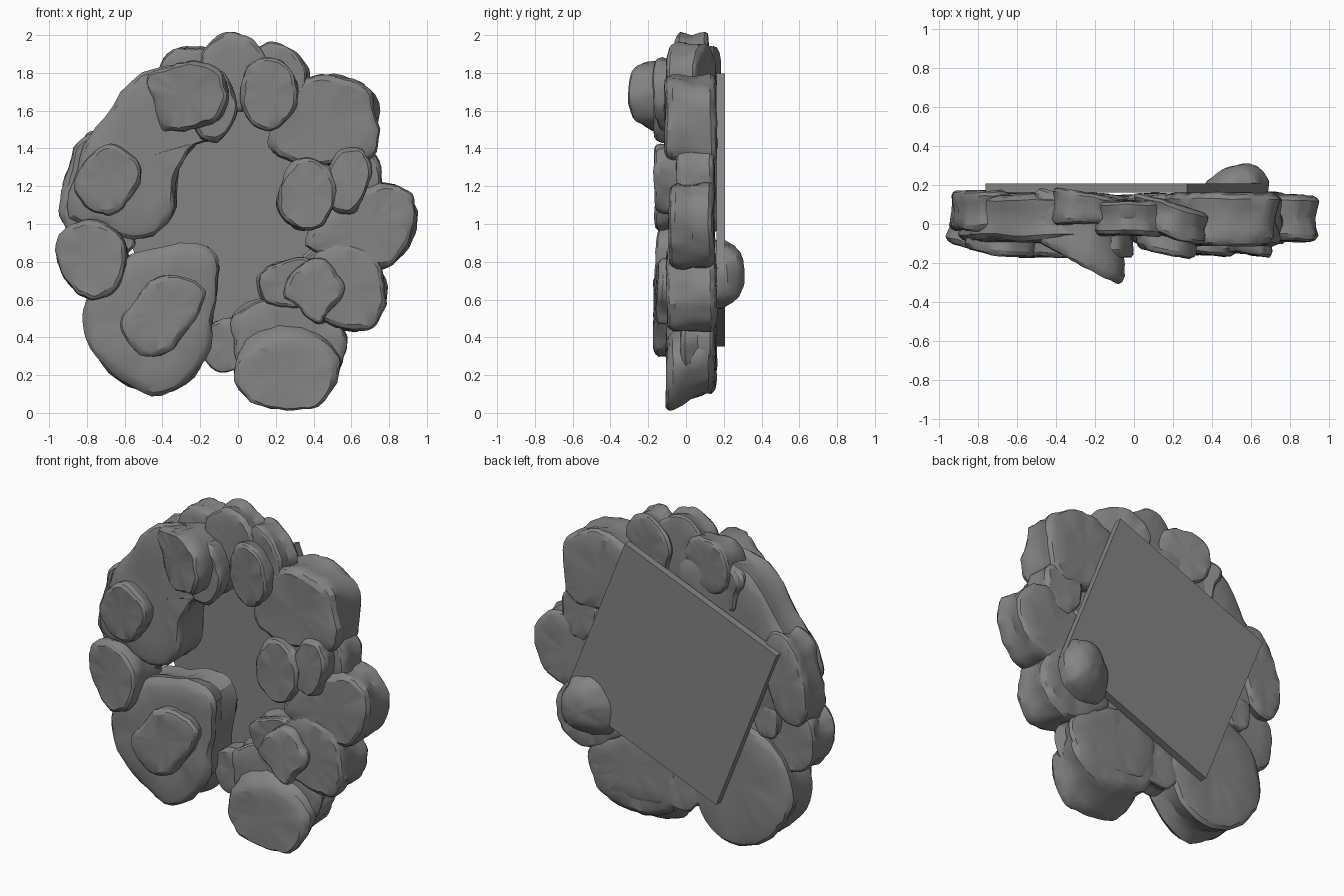
import bpy, bmesh, math
from mathutils import Vector, noise

if "Cube" in bpy.data.objects:
    bpy.data.objects.remove(bpy.data.objects["Cube"])

N = 44
# (depth fraction, outline scale) from front to back
WAIST = [(0, .6), (0, .86), (.05, .95), (.15, 1), (.32, .975), (.52, .935),
         (.72, .97), (.88, 1), (.96, .95), (1, .86), (1, .55)]
DOME = [(0, .6), (0, .88), (.05, .97), (.2, 1), (.45, .95), (.65, .95),
        (.82, .8), (.93, .62), (1, .4), (1.02, .2)]

stone = bpy.data.materials.new("grey_stone")
stone.diffuse_color = (.23, .23, .23, 1)
stone.use_nodes = True
stone.node_tree.nodes["Principled BSDF"].inputs["Base Color"].default_value = stone.diffuse_color


def resample(pts):
    # closed Catmull-Rom through the outline points
    out, n = [], len(pts)
    for k in range(N):
        f = k * n / N
        i, t = int(f), f - int(f)
        a, b, c, d = (Vector(pts[(i + j) % n]) for j in (-1, 0, 1, 2))
        out.append(.5 * (2 * b + (c - a) * t + (2 * a - 5 * b + 4 * c - d) * t * t
                         + (3 * b - a - 3 * c + d) * t ** 3))
    return out


def oval(cx, cz, rx, rz, rot=0):
    # slightly squared oval outline
    pts, r = [], math.radians(rot)
    for k in range(12):
        a = math.tau * k / 12
        c, s = math.cos(a), math.sin(a)
        u = rx * math.copysign(abs(c) ** .92, c)
        v = rz * math.copysign(abs(s) ** .92, s)
        pts.append((cx + u * math.cos(r) - v * math.sin(r),
                    cz + u * math.sin(r) + v * math.cos(r)))
    return pts


def rock(name, pts, y0, y1, prof=WAIST, tilt=(0, 0), back=(0, 0, 1), rear_tilt=0, rough=.024):
    # loft the outline through depth; tilts slope the caps, back shifts/scales the rear
    ring = resample(pts)
    cen = sum(ring, Vector((0, 0))) / N
    seed = Vector((cen.x * 17, len(name) * 3.1, cen.y * 13))
    bm = bmesh.new()
    rows = []
    for t, s in prof:
        row = []
        for p in ring:
            d = (p - cen) * s * (1 + (back[2] - 1) * t)
            q = cen + d + Vector(back[:2]) * t
            y = y0 + (y1 - y0) * t + (tilt[0] * d.x + tilt[1] * d.y) * (1 - t) + rear_tilt * d.x * t
            n = Vector((q.x, y, q.y))
            w = noise.noise_vector(n * 5 + seed) * rough + noise.noise_vector(n * 16 + seed) * rough * .55
            w.y *= .45
            row.append(bm.verts.new(n + w))
        rows.append(row)
    for a, b in zip(rows, rows[1:]):
        for k in range(N):
            bm.faces.new((a[k], a[(k + 1) % N], b[(k + 1) % N], b[k]))
    for row in (rows[0], rows[-1]):
        c = bm.verts.new(sum((v.co for v in row), Vector()) / N)
        for k in range(N):
            bm.faces.new((row[k], row[(k + 1) % N], c))
    bmesh.ops.recalc_face_normals(bm, faces=bm.faces)
    me = bpy.data.meshes.new(name)
    bm.to_mesh(me)
    bm.free()
    me.materials.append(stone)
    ob = bpy.data.objects.new(name, me)
    bpy.context.collection.objects.link(ob)
    bpy.ops.object.select_all(action='DESELECT')
    ob.select_set(True)
    bpy.context.view_layer.objects.active = ob
    bpy.ops.object.shade_smooth_by_angle(angle=math.radians(28))
    return ob


# back plate: square panel turned in its plane
bpy.ops.mesh.primitive_cube_add(size=1, location=(-.04, .185, 1.075))
plate = bpy.context.object
plate.name = "back_plate"
plate.scale = (1.115, .045, 1.11)
plate.rotation_euler = (0, -math.radians(21.8), 0)
plate.data.materials.append(stone)

# lower left boulder and its raised stone
rock("lower_left_boulder", [(-.82, .53), (-.73, .71), (-.6, .82), (-.4, .88), (-.24, .905),
     (-.13, .86), (-.1, .73), (-.13, .54), (-.15, .34), (-.24, .18), (-.42, .1), (-.56, .13),
     (-.7, .24), (-.8, .38)], -.1, .16)
rock("lower_left_stone", [(-.62, .48), (-.54, .59), (-.47, .69), (-.36, .73), (-.22, .69),
     (-.18, .6), (-.26, .45), (-.36, .34), (-.48, .31), (-.58, .37)], -.17, 0,
     back=(0, 0, 1.08))

# left side
rock("left_stone", oval(-.775, .81, .185, .21, 15), -.135, .1, tilt=(-.2, 0), back=(.02, .02, 1))
rock("left_back_stone", oval(-.79, 1.22, .13, .28, -15), -.03, .17)
rock("left_filler_stone", oval(-.64, .92, .09, .1), .02, .15)
rock("upper_left_boulder", [(-.88, 1.05), (-.88, 1.22), (-.82, 1.4), (-.71, 1.53), (-.58, 1.73),
     (-.4, 1.83), (-.15, 1.8), (-.04, 1.66), (-.07, 1.49), (-.22, 1.42), (-.32, 1.27),
     (-.34, 1.08), (-.41, .96), (-.56, .93), (-.74, .99)], -.09, .15)
rock("upper_left_small_stone", oval(-.685, 1.235, .15, .19, -28), -.155, .05, tilt=(-.12, -.03))
rock("upper_left_block", [(-.5, 1.77), (-.42, 1.82), (-.25, 1.87), (-.12, 1.84), (-.05, 1.71),
     (-.09, 1.57), (-.2, 1.52), (-.34, 1.48), (-.43, 1.52), (-.45, 1.65)], -.2, .12,
     tilt=(-.55, 0), back=(-.01, 0, .95), rear_tilt=-.35)
rock("upper_left_under_stone", oval(-.13, 1.63, .12, .18), -.17, .1)
rock("upper_left_back_stone", oval(-.25, 1.78, .17, .16), 0, .16, rear_tilt=-.2)

# top
rock("top_stone", oval(-.02, 1.79, .18, .205), -.06, .12, back=(0, .01, 1))
rock("top_back_stone", oval(.19, 1.76, .18, .2, 15), -.07, .11, tilt=(-.25, 0), rear_tilt=-.3)
rock("top_right_small_stone", oval(.17, 1.69, .15, .195, -8), -.15, .06, tilt=(-.2, -.05),
     rear_tilt=-.35)

# right side
rock("upper_right_boulder", [(.16, 1.41), (.2, 1.58), (.3, 1.73), (.44, 1.79), (.62, 1.76),
     (.73, 1.65), (.745, 1.42), (.67, 1.32), (.49, 1.31), (.3, 1.33)], -.11, .16)
rock("right_back_stone", oval(.63, 1.25, .13, .17), -.05, .15)
rock("right_inner_stone", oval(.37, 1.155, .155, .19, -15), -.155, .1, tilt=(-.05, 0))
rock("right_outer_stone", oval(.58, 1.23, .115, .18, -10), -.155, .08, tilt=(-.15, 0))
rock("right_boulder", [(.36, .88), (.42, 1.02), (.6, 1.16), (.8, 1.22), (.92, 1.14),
     (.955, 1.0), (.88, .85), (.75, .77), (.54, .8)], -.09, .15)

# lower right
rock("lower_right_boulder", [(.3, .62), (.36, .8), (.52, .88), (.7, .84), (.78, .72),
     (.785, .57), (.71, .45), (.58, .43), (.42, .5)], -.1, .16)
rock("lower_right_back_bulge", oval(.5, .73, .18, .2), 0, .295, DOME, back=(.02, 0, 1),
     rear_tilt=.2)
rock("lower_right_side_stone", oval(.27, .69, .17, .13, 20), -.06, .1)
rock("lower_right_small_stone", [(.25, .65), (.31, .76), (.43, .81), (.55, .73), (.565, .62),
     (.48, .53), (.42, .46), (.32, .56)], -.155, 0, tilt=(.08, .04))

# bottom
rock("bottom_boulder", oval(.255, .2, .275, .21), -.105, .15, back=(0, .15, 1.1))
rock("bottom_back_boulder", [(-.04, .48), (.08, .59), (.22, .62), (.38, .56), (.56, .44),
     (.57, .32), (.48, .21), (.2, .2), (.02, .26)], -.03, .155)
rock("bottom_left_filler", oval(-.03, .37, .17, .14, 20), .02, .15)
